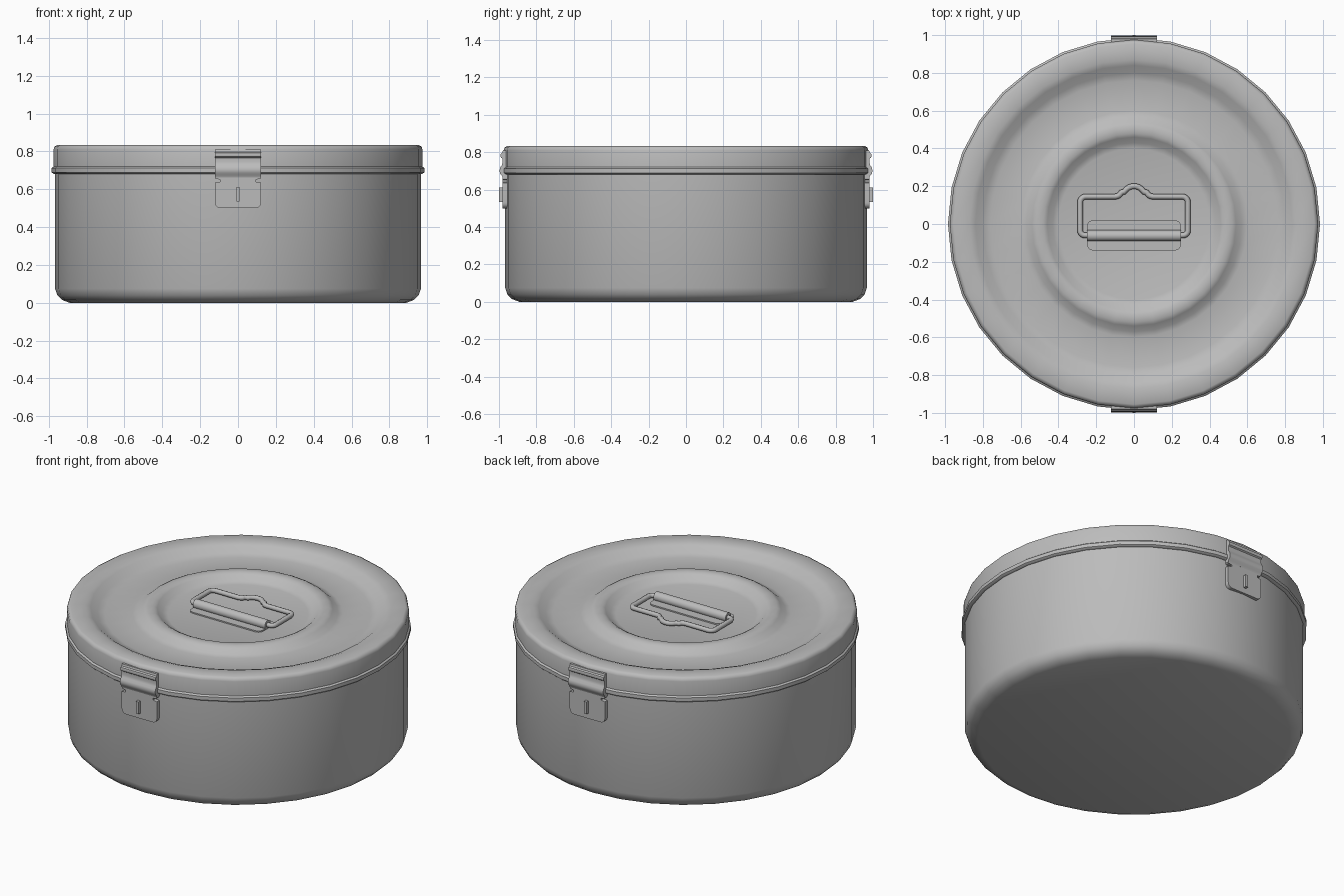
import bpy, bmesh, math
from mathutils import Matrix, Vector

cube = bpy.data.objects.get("Cube")
if cube:
    bpy.data.objects.remove(cube)

steel = bpy.data.materials.new("brushed steel grey")
steel.use_nodes = True
GREY = (0.5, 0.5, 0.5, 1)
steel.diffuse_color = GREY
steel.node_tree.nodes["Principled BSDF"].inputs["Base Color"].default_value = GREY


def finish(name, bm, angle=35):
    bmesh.ops.recalc_face_normals(bm, faces=bm.faces)
    mesh = bpy.data.meshes.new(name)
    bm.to_mesh(mesh)
    bm.free()
    mesh.materials.append(steel)
    obj = bpy.data.objects.new(name, mesh)
    bpy.context.collection.objects.link(obj)
    bpy.ops.object.select_all(action="DESELECT")
    obj.select_set(True)
    bpy.context.view_layer.objects.active = obj
    bpy.ops.object.shade_smooth_by_angle(angle=math.radians(angle))
    return obj


def lathe(name, profile, sides=32, angle=50):
    """Spin a radius/height profile about z."""
    bm = bmesh.new()
    verts = [bm.verts.new((r, 0, z)) for r, z in profile]
    edges = [bm.edges.new(pair) for pair in zip(verts, verts[1:])]
    bmesh.ops.spin(bm, geom=verts + edges, cent=(0, 0, 0), axis=(0, 0, 1),
                   angle=math.tau, steps=sides, use_merge=True)
    bmesh.ops.remove_doubles(bm, verts=bm.verts, dist=1e-5)
    return finish(name, bm, angle)


def prism(name, outline, start, depth, turn=0):
    """Extrude a closed outline of 3D points along a vector."""
    bm = bmesh.new()
    face = bm.faces.new([bm.verts.new(Vector(p) + Vector(start)) for p in outline])
    moved = bmesh.ops.extrude_face_region(bm, geom=[face], use_keep_orig=True)["geom"]
    bmesh.ops.translate(bm, vec=depth,
                        verts=[v for v in moved if isinstance(v, bmesh.types.BMVert)])
    bmesh.ops.rotate(bm, verts=bm.verts, matrix=Matrix.Rotation(turn, 3, "Z"))
    return finish(name, bm)


def arc(cx, cy, r, a0, a1, n=5):
    """Points on an arc, angles in degrees."""
    return [(cx + r * math.cos(math.radians(a0 + (a1 - a0) * i / n)),
             cy + r * math.sin(math.radians(a0 + (a1 - a0) * i / n))) for i in range(n + 1)]


# Body: straight wall with a rounded foot
lathe("body", [(0, 0), (0.89, 0), (0.93, 0.015), (0.955, 0.04), (0.967, 0.075),
               (0.967, 0.78)])

# Lid: recessed dish, raised ring, rounded rim, skirt and bead
lathe("lid", [(0, 0.78), (0.40, 0.78), (0.43, 0.788), (0.46, 0.815), (0.48, 0.825),
              (0.52, 0.825), (0.54, 0.815), (0.57, 0.79), (0.60, 0.782), (0.76, 0.782),
              (0.80, 0.792), (0.84, 0.822), (0.87, 0.833), (0.955, 0.834), (0.97, 0.826),
              (0.975, 0.81), (0.975, 0.72), (0.985, 0.712), (0.985, 0.69),
              (0.975, 0.682), (0.966, 0.682)])

# Latches on the front and back
strap = [(0.955, 0.81), (0.979, 0.81), (0.982, 0.798), (0.990, 0.792), (0.993, 0.782),
         (0.990, 0.772), (0.982, 0.766), (0.981, 0.745), (0.985, 0.73), (0.994, 0.718),
         (0.997, 0.702), (0.994, 0.686), (0.984, 0.675), (0.980, 0.663), (0.955, 0.663)]
half = [(0.12, 0.665), (0.118, 0.655), (0.095, 0.652), (0.095, 0.64), (0.122, 0.636)]
half += list(reversed(arc(0.092, 0.53, 0.03, -90, 0)))
plate = half + [(-x, z) for x, z in reversed(half)]
for side, turn in (("front", 0), ("back", math.pi)):
    prism(side + "_latch_strap", [(0, -d, z) for d, z in strap],
          (-0.122, 0, 0), (0.244, 0, 0), turn)
    prism(side + "_latch_plate", [(x, 0, z) for x, z in plate],
          (0, -0.95, 0), (0, -0.03, 0), turn)
    tab = [(-0.009, 0, 0.535), (0.009, 0, 0.535), (0.009, 0, 0.612), (-0.009, 0, 0.612)]
    prism(side + "_latch_tab", tab, (0, -0.97, 0), (0, -0.03, 0), turn)

# Handle mount: thin rounded plate with a rolled sleeve
corners = (arc(0.215, -0.015, 0.035, 0, 90) + arc(-0.215, -0.015, 0.035, 90, 180)
           + arc(-0.215, -0.105, 0.035, 180, 270) + arc(0.215, -0.105, 0.035, 270, 360))
prism("handle_mount_plate", [(x, y, 0) for x, y in corners], (0, 0, 0.775), (0, 0, 0.013))
sleeve = arc(-0.062, 0.803, 0.029, 0, 337.5, 15)
prism("handle_sleeve", [(0, y, z) for y, z in sleeve], (-0.25, 0, 0), (0.5, 0, 0))

# Wire bail: rounded rectangle with a small loop in the middle
right = ([(0, -0.06), (0.25, -0.06)] + arc(0.26, -0.035, 0.025, -90, 0)
         + arc(0.255, 0.115, 0.03, 0, 90) + arc(0.10, 0.18, 0.035, 270, 200)
         + arc(0, 0.14, 0.06, 30, 90))
path = right + [(-x, y) for x, y in reversed(right[1:-1])]
curve = bpy.data.curves.new("handle_wire", "CURVE")
curve.dimensions = "3D"
curve.bevel_depth = 0.015
curve.bevel_resolution = 2
spline = curve.splines.new("POLY")
spline.points.add(len(path) - 1)
spline.use_cyclic_u = True
for point, (x, y) in zip(spline.points, path):
    point.co = (x, y, 0.803, 1)
curve.materials.append(steel)
wire = bpy.data.objects.new("handle_wire", curve)
bpy.context.collection.objects.link(wire)
